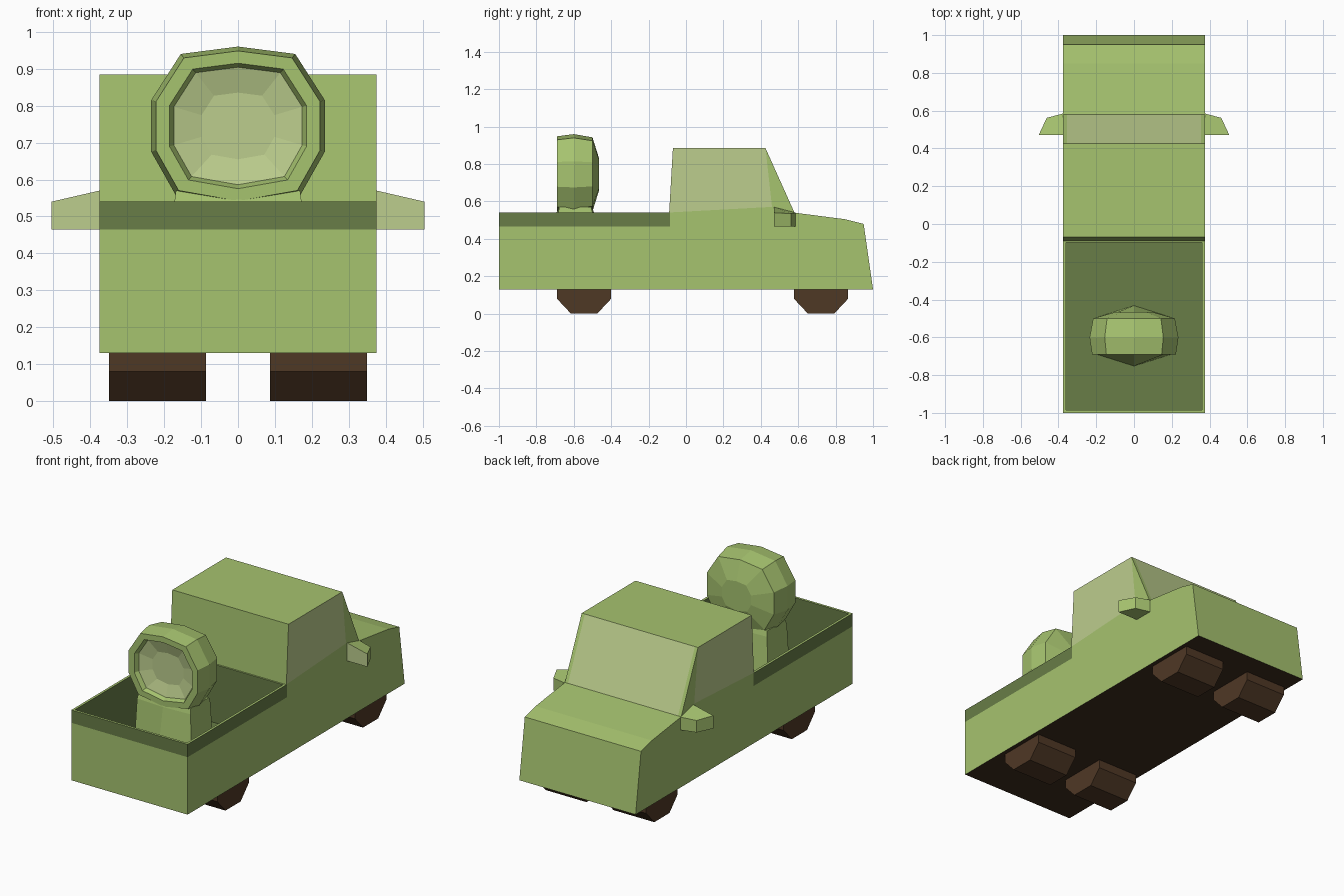
import bpy, bmesh
from mathutils import Vector

if "Cube" in bpy.data.objects:
    bpy.data.objects.remove(bpy.data.objects["Cube"])


def material(name, rgb):
    lin = [((c / 255 + 0.055) / 1.055) ** 2.4 for c in rgb]
    m = bpy.data.materials.new(name)
    m.diffuse_color = (*lin, 1)
    m.use_nodes = True
    m.node_tree.nodes["Principled BSDF"].inputs["Base Color"].default_value = m.diffuse_color
    return m


GREEN = material("light green", (166, 195, 111))
DARK = material("dark green", (104, 125, 71))
PALE = material("pale glass", (188, 205, 141))
BROWN = material("brown", (79, 56, 37))
UNDER = material("dark brown", (62, 44, 29))


def finish(name, bm, mats):
    bmesh.ops.recalc_face_normals(bm, faces=bm.faces)
    me = bpy.data.meshes.new(name)
    bm.to_mesh(me)
    bm.free()
    for m in mats:
        me.materials.append(m)
    ob = bpy.data.objects.new(name, me)
    bpy.context.collection.objects.link(ob)
    return ob


def loft(bm, rings, cap_start=True, cap_end=True):
    """Join rings of points with quads; returns side faces per step and caps."""
    vs = [[bm.verts.new(p) for p in r] for r in rings]
    n = len(vs[0])
    steps = [[bm.faces.new((a[i], a[(i + 1) % n], b[(i + 1) % n], b[i]))
              for i in range(n)] for a, b in zip(vs, vs[1:])]
    if cap_start:
        bm.faces.new(vs[0])
    if cap_end:
        steps.append([bm.faces.new(vs[-1])])
    bmesh.ops.recalc_face_normals(bm, faces=bm.faces)
    return steps


def prism(bm, profile, x0, x1):
    return loft(bm, [[(x, y, z) for y, z in profile] for x in (x0, x1)])


def cut(bm, co, no):
    bmesh.ops.bisect_plane(bm, geom=bm.verts[:] + bm.edges[:] + bm.faces[:],
                           dist=1e-5, plane_co=co, plane_no=no)


W = 0.375

# Lower body with open bed, dark rail band and brown underside
bm = bmesh.new()
prism(bm, [(-1, .13), (1, .13), (.95, .48), (.85, .505), (.58, .54), (-1, .54)], -W, W)
cut(bm, (0, -.085, 0), (0, 1, 0))
cut(bm, (0, 0, .465), (0, 0, 1))
tops = [f for f in bm.faces if f.normal.z > .99 and f.calc_center_median().z > .535]
bed = [f for f in tops if f.calc_center_median().y < -.09]
bmesh.ops.delete(bm, geom=[f for f in tops if f not in bed], context='FACES')
for f in bm.faces:
    c = f.calc_center_median()
    if f.normal.z < -.9:
        f.material_index = 2
    elif c.z > .47 and c.y < -.09 and f.normal.z < .5:
        f.material_index = 1
bmesh.ops.inset_region(bm, faces=bed, thickness=.02, use_boundary=True)
pocket = bmesh.ops.extrude_discrete_faces(bm, faces=bed)["faces"]
for f in pocket:
    f.material_index = 1
    for e in f.edges:
        for g in e.link_faces:
            g.material_index = 1
    for v in f.verts:
        v.co.z = .2
finish("truck_body", bm, [GREEN, DARK, UNDER])

# Cab with side windows and windscreen cut into its faces
bm = bmesh.new()
prism(bm, [(-.09, .54), (.58, .54), (.425, .885), (-.07, .885)], -W, W)
bmesh.ops.delete(bm, geom=[f for f in bm.faces if f.normal.z < -.9], context='FACES')
sill_n = Vector((0, -.03, .55))
post_n = Vector((0, .315, .035))
sill_p, post_p = Vector((0, -.09, .541)), Vector((0, .46, .57))
cut(bm, sill_p, sill_n)
cut(bm, post_p, post_n)
for s in (-1, 1):
    cut(bm, (s * .355, 0, 0), (1, 0, 0))
bm.normal_update()
for f in bm.faces:
    c = f.calc_center_median()
    side = (abs(f.normal.x) > .9 and (c - sill_p).dot(sill_n) > 0
            and (c - post_p).dot(post_n) < 0)
    screen = f.normal.y > .5 and abs(c.x) < .355
    f.material_index = int(side or screen)
finish("cab", bm, [GREEN, PALE])

# Wheels
for end, y in (("rear", -.545), ("front", .722)):
    for side, s in (("left", -1), ("right", 1)):
        bm = bmesh.new()
        prof = [(-.145, .13), (.145, .13), (.145, .08), (.07, 0), (-.07, 0), (-.145, .08)]
        prism(bm, [(y + a, z) for a, z in prof], s * .087, s * .35)
        finish(f"{end}_{side}_wheel", bm, [BROWN])

# Side mirrors with pale glass facing the bed
for side, s in (("left", -1), ("right", 1)):
    bm = bmesh.new()
    plan = [(.375, .47, .57), (.505, .47, .54), (.462, .562, .535), (.375, .585, .54)]
    loft(bm, [[(s * x, y, .465) for x, y, z in plan],
              [(s * x, y, z) for x, y, z in plan]])
    for f in bm.faces:
        f.material_index = int(f.normal.y < -.9)
    finish(f"{side}_mirror", bm, [GREEN, PALE])

# Searchlight drum: ten-sided outline lofted through (scale, y) rings
half = [(0, .215), (.155, .195), (.235, .07), (.235, -.07), (.17, -.185), (0, -.215)]
outline = half + [(-x, z) for x, z in half[-2:0:-1]]
rings = [(.4, -.465), (.92, -.5), (1, -.6), (.945, -.69), (.79, -.69),
         (.74, -.665), (.42, -.645)]
bm = bmesh.new()
steps = loft(bm, [[(k * x, y, .745 + k * z) for x, z in outline] for k, y in rings])
for step in steps[-2:]:
    for f in step:
        f.material_index = 1
finish("searchlight", bm, [GREEN, PALE])

# Six-sided searchlight stand flaring towards the bed floor
bm = bmesh.new()


def stand_ring(x, flat, tip, z):
    return [(px, -.592 + py, z) for px, py in
            ((0, -tip), (x, -flat), (x, flat), (0, tip), (-x, flat), (-x, -flat))]


loft(bm, [stand_ring(.19, .1, .16, .2), stand_ring(.172, .092, .1, .54),
          stand_ring(.168, .085, .09, .57)])
finish("searchlight_stand", bm, [GREEN])
